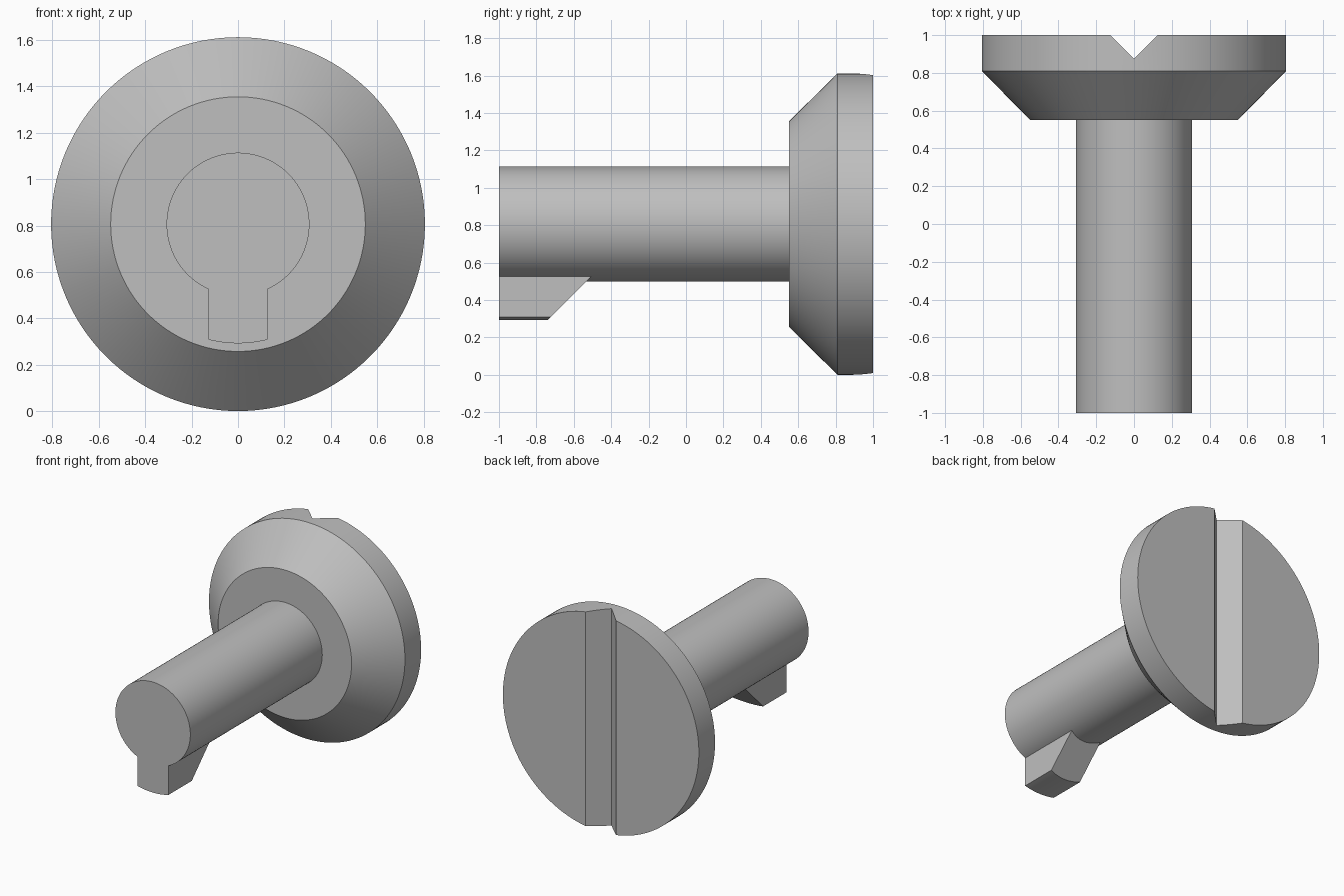
import bpy, bmesh, math
from mathutils import Vector

cube = bpy.data.objects.get("Cube")
if cube:
    bpy.data.objects.remove(cube, do_unlink=True)

HEAD_R, SHOULDER_R, SHAFT_R, KEY_R = 0.806, 0.549, 0.308, 0.514
KEY_HALF = 0.127
AXIS_Z = HEAD_R
SEGMENTS = 128

metal = bpy.data.materials.new("plain_grey")
metal.use_nodes = True
grey = (0.52, 0.52, 0.52, 1)
metal.diffuse_color = grey
metal.node_tree.nodes["Principled BSDF"].inputs["Base Color"].default_value = grey


def finish(name, bm):
    bmesh.ops.recalc_face_normals(bm, faces=bm.faces[:])
    mesh = bpy.data.meshes.new(name)
    bm.to_mesh(mesh)
    bm.free()
    mesh.materials.append(metal)
    obj = bpy.data.objects.new(name, mesh)
    bpy.context.collection.objects.link(obj)
    return obj


def lathe(name, rings):
    """Closed solid around the lengthwise axis from (radius, y) rings."""
    bm = bmesh.new()
    loops = []
    for r, y in rings:
        angles = [math.tau * i / SEGMENTS for i in range(SEGMENTS)]
        loops.append([bm.verts.new((r * math.sin(a), y, AXIS_Z + r * math.cos(a))) for a in angles])
    for a, b in zip(loops, loops[1:]):
        for i in range(SEGMENTS):
            j = (i + 1) % SEGMENTS
            bm.faces.new((a[i], a[j], b[j], b[i]))
    bm.faces.new(loops[0])
    bm.faces.new(loops[-1])
    return finish(name, bm)


def prism(name, outline, direction):
    """Extrude a closed outline along a direction."""
    bm = bmesh.new()
    face = bm.faces.new([bm.verts.new(p) for p in outline])
    new = bmesh.ops.extrude_face_region(bm, geom=[face])["geom"]
    verts = [v for v in new if isinstance(v, bmesh.types.BMVert)]
    bmesh.ops.translate(bm, verts=verts, vec=direction)
    return finish(name, bm)


def boolean(obj, other, operation):
    mod = obj.modifiers.new(operation.title(), "BOOLEAN")
    mod.operation, mod.solver, mod.object = operation, "EXACT", other
    bpy.ops.object.select_all(action="DESELECT")
    bpy.context.view_layer.objects.active = obj
    obj.select_set(True)
    bpy.ops.object.modifier_apply(modifier=mod.name)
    bpy.data.objects.remove(other, do_unlink=True)


def smooth(obj):
    bpy.ops.object.select_all(action="DESELECT")
    bpy.context.view_layer.objects.active = obj
    obj.select_set(True)
    bpy.ops.object.shade_smooth_by_angle(angle=math.radians(20))


# Bevelled head with a V slot across its back
head = lathe("head", [(SHOULDER_R, 0.55), (HEAD_R, 0.81), (HEAD_R, 1)])
slot = prism("slot_cutter", [(0, 0.875, -0.1), (0.225, 1.1, -0.1), (-0.225, 1.1, -0.1)], (0, 0, 2))
slot.hide_render = True
boolean(head, slot, "DIFFERENCE")

# Round shaft, seated inside the head
shaft = lathe("shaft", [(SHAFT_R, -1), (SHAFT_R, 0.6)])

# Locking key: rounded foot, sloped at the rear
spread = math.asin(KEY_HALF / KEY_R)
foot = [spread * (i / 8 - 1) for i in range(17)]
outline = [(KEY_R * math.sin(a), -1, AXIS_Z - KEY_R * math.cos(a)) for a in foot]
outline += [(KEY_HALF, -1, AXIS_Z - 0.2), (-KEY_HALF, -1, AXIS_Z - 0.2)]
key = prism("key", outline, (0, 0.8, 0))
bm = bmesh.new()
bm.from_mesh(key.data)
cut = bmesh.ops.bisect_plane(bm, geom=bm.verts[:] + bm.edges[:] + bm.faces[:],
                             plane_co=Vector((0, -0.74, AXIS_Z - KEY_R)),
                             plane_no=Vector((0, 1, -1)).normalized(), clear_outer=True)
bmesh.ops.contextual_create(bm, geom=[e for e in cut["geom_cut"] if isinstance(e, bmesh.types.BMEdge)])
bmesh.ops.recalc_face_normals(bm, faces=bm.faces[:])
bm.to_mesh(key.data)
bm.free()
boolean(shaft, key, "UNION")
shaft.name = "shaft_with_key"

for part in (head, shaft):
    smooth(part)
